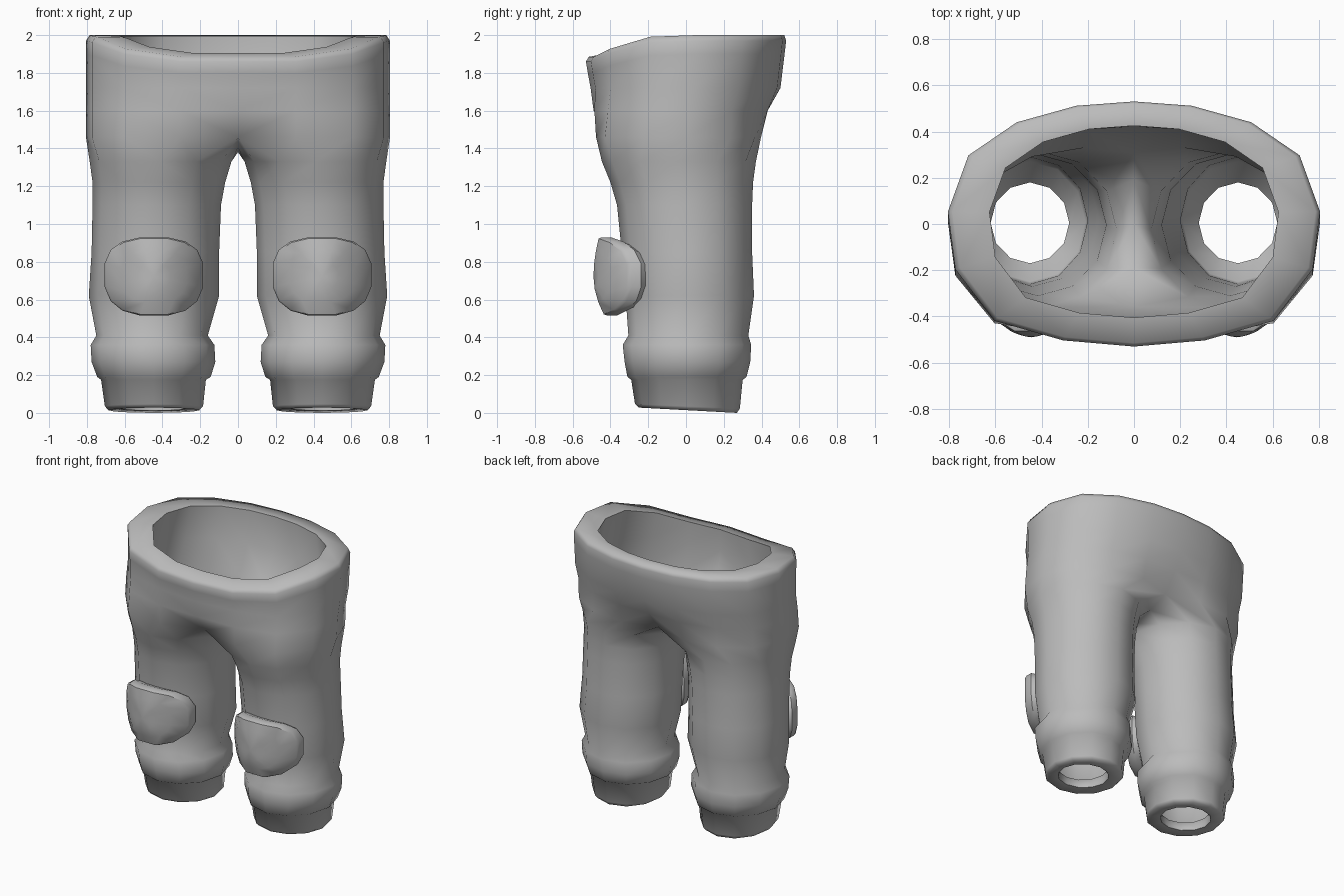
import bpy, bmesh, math

if "Cube" in bpy.data.objects:
    bpy.data.objects.remove(bpy.data.objects["Cube"])

cloth = bpy.data.materials.new("grey cloth")
cloth.diffuse_color = (0.5, 0.5, 0.5, 1)
cloth.use_nodes = True
cloth.node_tree.nodes["Principled BSDF"].inputs["Base Color"].default_value = cloth.diffuse_color

# Half outline of the waist, front centre to back centre, unit size
WAIST = [(0, -1), (0.38, -0.95), (0.75, -0.79), (0.96, -0.37), (1, 0.1),
         (0.89, 0.56), (0.63, 0.83), (0.31, 0.965), (0, 1)]


def spow(v, e):
    return math.copysign(abs(v) ** e, v)


def leg(z, x0, x1, y0, y1, tilt=0.0):
    """Closed 12-sided ring; points 0-8 face outward, 9-11 face the other leg."""
    pts = []
    for i in range(12):
        a = math.radians(-120 + 30 * i)
        s = math.sin(a)
        pts.append(((x0 + x1) / 2 + (x1 - x0) / 2 * math.cos(a),
                    (y0 + y1) / 2 + (y1 - y0) / 2 * s, z - tilt * s))
    return pts


def hip(z, x, y0, y1, slope=0.0, dent=0.0):
    """Open half ring, dipping at the front and dented along the centre plane."""
    pts = []
    for u, s in WAIST:
        dip = slope * min(1, max(0, -s - 0.15) / 0.8) ** 2
        pull = 1 - dent * (1 - u) ** 3
        pts.append((u * x, ((y0 + y1) / 2 + (y1 - y0) / 2 * s) * pull, z - dip))
    return pts


def crotch(z, x, y0, y1, seam_z, seam_y, dent):
    """Half ring closed by a seam between the legs on the centre plane."""
    return hip(z, x, y0, y1, 0, dent) + [
        (0, seam_y, seam_z + 0.025), (0, 0, seam_z), (0, -seam_y, seam_z + 0.025)]


def finish(bm, name, angle):
    bmesh.ops.recalc_face_normals(bm, faces=bm.faces)
    me = bpy.data.meshes.new(name)
    bm.to_mesh(me)
    bm.free()
    me.materials.append(cloth)
    ob = bpy.data.objects.new(name, me)
    bpy.context.collection.objects.link(ob)
    m = ob.modifiers.new("mirror", 'MIRROR')
    m.use_clip = True
    m.merge_threshold = 0.0005
    bpy.context.view_layer.objects.active = ob
    ob.select_set(True)
    bpy.ops.object.shade_smooth_by_angle(angle=math.radians(angle))
    ob.select_set(False)
    return ob


# Trousers: up the outside, over the waistband, down the lining
rings = [
    leg(0.014, 0.205, 0.685, -0.25, 0.27, 0.014),
    leg(0.035, 0.185, 0.705, -0.27, 0.285, 0.012),
    leg(0.175, 0.17, 0.725, -0.29, 0.30),
    leg(0.19, 0.145, 0.745, -0.31, 0.32),
    leg(0.27, 0.12, 0.775, -0.325, 0.34),
    leg(0.36, 0.125, 0.78, -0.335, 0.345),
    leg(0.41, 0.16, 0.75, -0.305, 0.33),
    leg(0.62, 0.10, 0.79, -0.32, 0.36),
    leg(0.85, 0.10, 0.775, -0.34, 0.35),
    leg(1.10, 0.09, 0.77, -0.365, 0.35),
    leg(1.22, 0.068, 0.77, -0.40, 0.355),
    leg(1.33, 0.035, 0.785, -0.445, 0.37),
    crotch(1.46, 0.805, -0.535, 0.455, 1.38, 0.17, 0.28),
    hip(1.60, 0.805, -0.515, 0.455, 0, 0.05),
    hip(1.72, 0.805, -0.505, 0.50),
    hip(1.90, 0.805, -0.52, 0.522, 0.10),
    hip(1.97, 0.805, -0.53, 0.53, 0.11),
    hip(2.00, 0.785, -0.515, 0.52, 0.115),
    hip(1.995, 0.625, -0.405, 0.425, 0.09),
    hip(1.75, 0.67, -0.41, 0.42),
    crotch(1.54, 0.70, -0.42, 0.36, 1.43, 0.19, 0.15),
    leg(1.33, 0.075, 0.71, -0.36, 0.31),
    leg(1.10, 0.12, 0.71, -0.31, 0.30),
    leg(0.62, 0.15, 0.73, -0.27, 0.31),
    leg(0.42, 0.20, 0.70, -0.26, 0.29),
    leg(0.12, 0.21, 0.69, -0.25, 0.27),
    leg(0.09, 0.28, 0.62, -0.17, 0.18),
    leg(0.022, 0.28, 0.62, -0.17, 0.18, 0.01),
]
bm = bmesh.new()
loops = [[bm.verts.new(p) for p in r] for r in rings]
loops.append(loops[0])
for a, b in zip(loops, loops[1:]):
    n = min(len(a), len(b))
    for i in range(12 if n == 12 else 8):
        j = (i + 1) % 12
        bm.faces.new((a[i], a[j], b[j], b[i]))
finish(bm, "trousers", 75)

# Knee pads: rounded slabs wrapped around the front of each leg
bm = bmesh.new()
CX, CZ, HX, HZ, N = 0.445, 0.722, 0.265, 0.21, 16


def pad_point(u, w, depth):
    y = -0.49 + depth + 0.19 * abs(u) ** 1.8 + (0.01 if w > 0 else 0.04) * w * w
    return bm.verts.new((CX + u * HX, y, CZ + w * HZ))


prev = None
front = pad_point(0, 0, 0)
for scale, depth in ((0.33, 0), (0.66, 0), (0.97, 0), (1.0, 0.015), (1.0, 0.065), (0.88, 0.13)):
    ring = []
    for i in range(N):
        a = 2 * math.pi * (i + 0.5) / N
        u, w = math.cos(a), math.sin(a)
        ring.append(pad_point(scale * spow(u, 0.78),
                              scale * spow(w, 0.68 if w > 0 else 0.82), depth))
    for i in range(N):
        j = (i + 1) % N
        bm.faces.new((prev[i], prev[j], ring[j], ring[i]) if prev
                     else (front, ring[j], ring[i]))
    prev = ring
back = pad_point(0, 0, 0.18)
for i in range(N):
    bm.faces.new((prev[i], prev[(i + 1) % N], back))
finish(bm, "knee_pads", 35)
